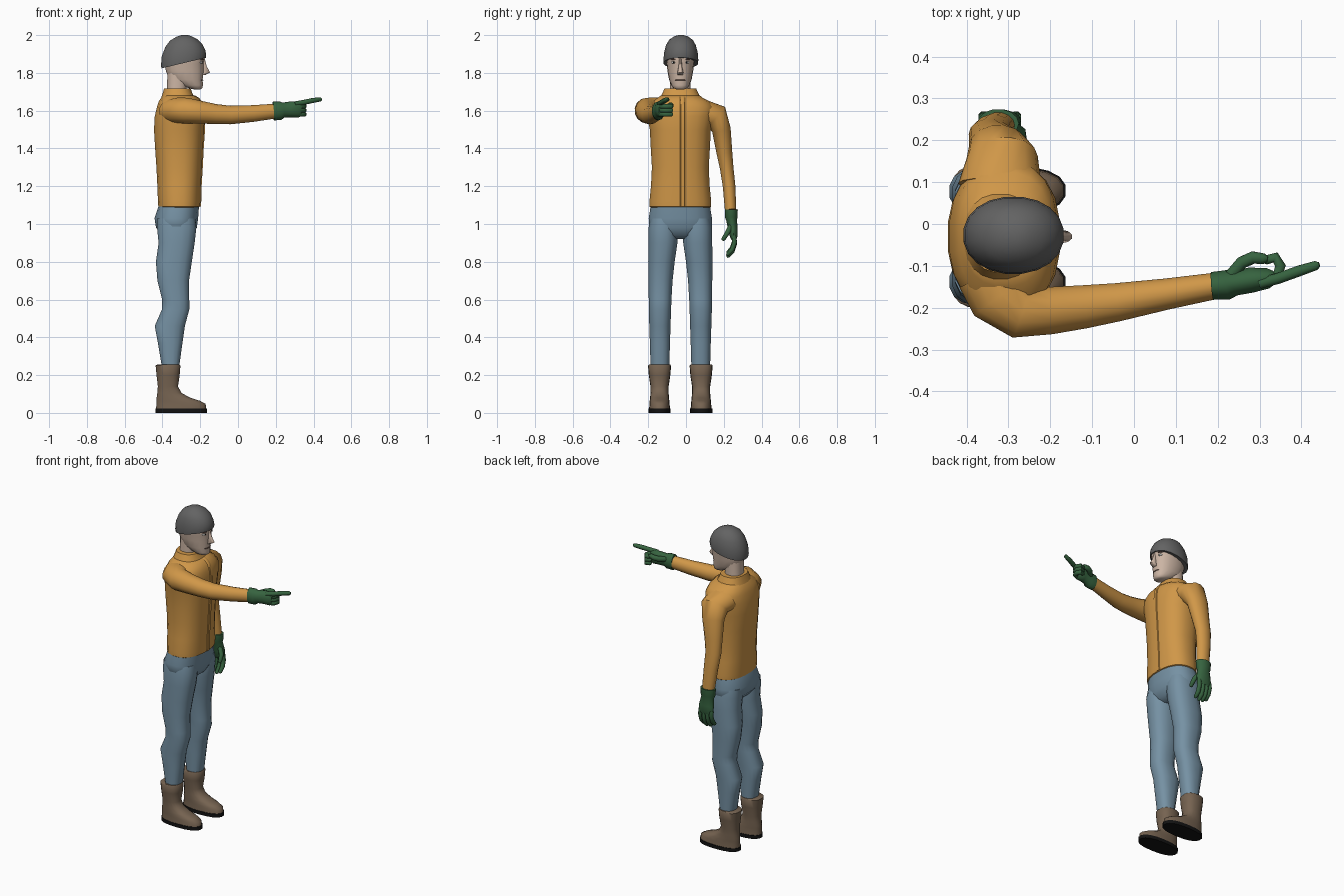
import bpy, bmesh, math
from mathutils import Vector

CY = -0.03  # body centre line in y


def mat(name, rgb):
    m = bpy.data.materials.new(name)
    m.diffuse_color = (*rgb, 1)
    return m


ORANGE = mat("jacket orange", (0.63, 0.31, 0.065))
BLUE = mat("trouser blue", (0.18, 0.285, 0.37))
BROWN = mat("boot brown", (0.18, 0.125, 0.082))
BLACK = mat("sole black", (0.006, 0.006, 0.006))
GREEN = mat("glove green", (0.037, 0.125, 0.05))
GREY = mat("hat grey", (0.125, 0.125, 0.125))
SKIN = mat("skin", (0.6, 0.46, 0.37))
LIP = mat("lip and brow brown", (0.16, 0.09, 0.07))
WHITE = mat("eye white", (0.75, 0.75, 0.72))


def loft(name, rings, m):
    """Skin a list of equal-length point rings and cap both ends."""
    bm = bmesh.new()
    rows = [[bm.verts.new(p) for p in r] for r in rings]
    n = len(rows[0])
    for a, b in zip(rows, rows[1:]):
        for i in range(n):
            j = (i + 1) % n
            bm.faces.new((a[i], a[j], b[j], b[i]))
    bm.faces.new(rows[0])
    bm.faces.new(rows[-1])
    bmesh.ops.recalc_face_normals(bm, faces=bm.faces)
    me = bpy.data.meshes.new(name)
    bm.to_mesh(me)
    bm.free()
    me.materials.append(m)
    ob = bpy.data.objects.new(name, me)
    bpy.context.collection.objects.link(ob)
    return ob


def oval(c, u, v, n, power=2.0):
    """Superellipse ring around c with half axes u and v."""
    pts = []
    for i in range(n):
        t = 2 * math.pi * (i + 0.5) / n
        cu, sv = math.cos(t), math.sin(t)
        a = math.copysign(abs(cu) ** (2 / power), cu)
        b = math.copysign(abs(sv) ** (2 / power), sv)
        pts.append(Vector(c) + Vector(u) * a + Vector(v) * b)
    return pts


def stack(name, rows, m, n=20, power=2.4):
    """Upright loft; row = z, x min, x max, y centre, y half width, [tilt]."""
    rings = []
    for z, x0, x1, y, hw, *tilt in rows:
        rx = (x1 - x0) / 2
        rings.append(oval(((x0 + x1) / 2, y, z),
                          (rx, 0, rx * (tilt[0] if tilt else 0)), (0, hw, 0), n, power))
    return loft(name, rings, m)


def limb(name, pts, up, m, n=14):
    """Tube along a path; point = x, y, z, side radius, radius along up."""
    P = [Vector(p[:3]) for p in pts]
    rings = []
    for i, p in enumerate(pts):
        t = (P[min(i + 1, len(P) - 1)] - P[max(i - 1, 0)]).normalized()
        a = Vector(up).cross(t).normalized()
        rings.append(oval(P[i], a * p[3], t.cross(a) * p[4], n))
    return loft(name, rings, m)


def finger(name, pts, r, up):
    """Rounded, slightly tapered digit."""
    P = [Vector(p) for p in pts]
    P.append(P[-1] + (P[-1] - P[-2]).normalized() * r * 0.6)
    k = [1.0] * (len(P) - 2) + [0.85, 0.4]
    return limb(name, [(*p, r * s, r * s) for p, s in zip(P, k)], up, GREEN, 8)


def blob(name, loc, size, m):
    bm = bmesh.new()
    bmesh.ops.create_uvsphere(bm, u_segments=12, v_segments=8, radius=1)
    for v in bm.verts:
        v.co = Vector([v.co[i] * size[i] + loc[i] for i in range(3)])
    me = bpy.data.meshes.new(name)
    bm.to_mesh(me)
    bm.free()
    me.materials.append(m)
    bpy.context.collection.objects.link(bpy.data.objects.new(name, me))


# jacket body and standing collar
body = [(1.085, -.41, -.215, .155), (1.092, -.423, -.20, .165), (1.12, -.425, -.198, .165),
        (1.2, -.428, -.196, .157), (1.3, -.433, -.19, .152), (1.4, -.44, -.185, .158),
        (1.5, -.446, -.178, .163), (1.57, -.442, -.176, .178), (1.62, -.43, -.182, .18),
        (1.65, -.42, -.195, .155), (1.668, -.408, -.21, .12), (1.68, -.40, -.23, .105)]
stack("jacket_body", [(z, a, b, CY, w) for z, a, b, w in body], ORANGE)
stack("collar", [(z, a, b, CY, w) for z, a, b, w in
      [(1.66, -.41, -.225, .112), (1.69, -.40, -.24, .097), (1.717, -.392, -.25, .085)]], ORANGE)
# raised front placket following the chest
stack("placket", [(z, b - .03, b + .004, CY + .012, .013) for z, a, b, w in body[1:]], ORANGE, 8, 6)

# arms
limb("pointing_sleeve", [(-.335, -.12, 1.597, .09, .07), (-.315, -.17, 1.6, .085, .07),
     (-.27, -.208, 1.6, .068, .068), (-.2, -.207, 1.592, .058, .06), (-.12, -.198, 1.582, .053, .053),
     (-.04, -.187, 1.577, .047, .049), (.08, -.167, 1.585, .038, .044),
     (.2, -.147, 1.598, .032, .039)], (0, 0, 1), ORANGE)
limb("hanging_sleeve", [(-.32, .09, 1.585, .075, .1), (-.315, .16, 1.567, .072, .085),
     (-.325, .187, 1.5, .051, .07), (-.338, .203, 1.38, .043, .056), (-.345, .215, 1.3, .037, .05),
     (-.337, .228, 1.2, .034, .045), (-.325, .236, 1.075, .031, .04)], (1, 0, 0), ORANGE)

# pointing glove
Z, X = (0, 0, 1), (1, 0, 0)
limb("pointing_glove_palm", [(.187, -.148, 1.598, .034, .05), (.225, -.145, 1.6, .036, .049),
     (.24, -.141, 1.603, .031, .04), (.28, -.134, 1.607, .031, .042),
     (.32, -.13, 1.606, .025, .043), (.335, -.128, 1.605, .016, .035)], Z, GREEN)
finger("pointing_index", [(.30, -.142, 1.636), (.345, -.13, 1.643), (.395, -.112, 1.654),
       (.435, -.099, 1.66)], .014, Z)
for i, z in enumerate((1.623, 1.602, 1.581)):
    finger(f"curled_finger_{i}", [(.31, -.136, z), (.342, -.125, z), (.35, -.1, z),
           (.338, -.08, z), (.315, -.086, z)], .014, Z)
finger("pointing_thumb", [(.23, -.125, 1.615), (.258, -.092, 1.622), (.285, -.08, 1.628),
       (.31, -.083, 1.632)], .016, Z)

# hanging glove
limb("hanging_glove_palm", [(-.325, .24, 1.078, .035, .05), (-.325, .24, 1.035, .034, .047),
     (-.324, .242, 1.02, .029, .041), (-.32, .248, .97, .026, .05),
     (-.32, .253, .93, .019, .049), (-.32, .254, .915, .012, .044)], X, GREEN)
for i, (x, dz) in enumerate(((-.359, .018), (-.333, .004), (-.307, 0), (-.282, .01))):
    finger(f"hanging_finger_{i}", [(x, .253, .94), (x, .257, .893 + dz), (x, .245, .855 + dz),
           (x, .222, .83 + dz)], .0135, X)
finger("hanging_thumb", [(-.3, .242, 1.0), (-.272, .22, .955), (-.267, .198, .92)], .014, X)

# trousers
stack("trouser_hips", [(1.1, -.42, -.205, CY, .158), (1.03, -.443, -.21, CY, .169),
      (.98, -.435, -.217, CY, .168), (.94, -.40, -.24, CY, .13), (.92, -.37, -.27, CY, .06)], BLUE)
leg = [(1.03, -.43, -.225, .088, .072), (.98, -.43, -.219, .09, .079), (.9, -.422, -.228, .092, .078),
       (.8, -.436, -.243, .1, .071), (.7, -.428, -.258, .105, .065), (.6, -.403, -.257, .107, .061),
       (.55, -.403, -.256, .108, .06), (.46, -.442, -.28, .108, .057), (.37, -.425, -.293, .108, .054),
       (.235, -.402, -.312, .108, .05)]
# boots: upper and sole
boot = [(.255, -.43, -.308, .057), (.25, -.437, -.304, .061), (.2, -.432, -.308, .057),
        (.14, -.425, -.317, .048), (.105, -.428, -.298, .048), (.08, -.432, -.25, .05),
        (.064, -.434, -.2, .052), (.048, -.434, -.17, .053), (.018, -.435, -.166, .056)]
for side, s in (("right", -1), ("left", 1)):
    stack(f"{side}_trouser_leg", [(z, a, b, CY + s * c, w) for z, a, b, c, w in leg], BLUE, 16)
    y = CY + s * .11
    stack(f"{side}_boot", [(z, a, b, y, w) for z, a, b, w in boot], BROWN, 18)
    stack(f"{side}_sole", [(z, -.438, -.162, y, .059) for z in (0, .022)], BLACK, 18)

# head and neck
stack("neck", [(1.68, -.378, -.272, CY, .056), (1.72, -.376, -.272, CY, .055),
      (1.8, -.375, -.26, CY, .055)], SKIN, 16)
stack("head", [(1.713, -.235, -.198, CY, .022), (1.72, -.265, -.189, CY, .038),
      (1.735, -.31, -.185, CY, .048), (1.765, -.365, -.186, CY, .06), (1.81, -.383, -.181, CY, .068),
      (1.85, -.39, -.181, CY, .073), (1.88, -.39, -.176, CY, .078),
      (1.93, -.37, -.19, CY, .072)], SKIN, 18, 2.2)
stack("nose", [(1.875, -.2, -.175, CY, .007), (1.835, -.2, -.165, CY, .009),
      (1.803, -.2, -.147, CY, .016), (1.79, -.2, -.17, CY, .014)], SKIN, 10, 2)
blob("mouth", (-.196, CY, 1.762), (.013, .03, .004), LIP)
for side, s in (("right", -1), ("left", 1)):
    y = CY + s * .034
    blob(f"{side}_eye", (-.197, y, 1.856), (.011, .014, .007), WHITE)
    blob(f"{side}_pupil", (-.19, y, 1.856), (.006, .005, .0055), BLACK)
    blob(f"{side}_brow", (-.195, y, 1.872), (.013, .018, .004), LIP)

# knitted hat with a tilted rim
stack("hat", [(1.853, -.40, -.176, CY + .003, .086, .24), (1.852, -.407, -.169, CY + .003, .092, .24),
      (1.868, -.409, -.167, CY + .003, .093, .23), (1.905, -.405, -.172, CY + .003, .09, .15),
      (1.945, -.386, -.188, CY + .003, .08, .08), (1.975, -.36, -.215, CY + .003, .063, .05),
      (1.993, -.325, -.245, CY + .003, .037, .02), (2.0, -.3, -.265, CY + .003, .014, 0)],
      GREY, 20, 2.1)

# smooth shading with crisp edges kept
bpy.ops.object.select_all(action='DESELECT')
for ob in bpy.context.scene.objects:
    ob.select_set(True)
    bpy.context.view_layer.objects.active = ob
bpy.ops.object.shade_smooth_by_angle(angle=math.radians(50))
